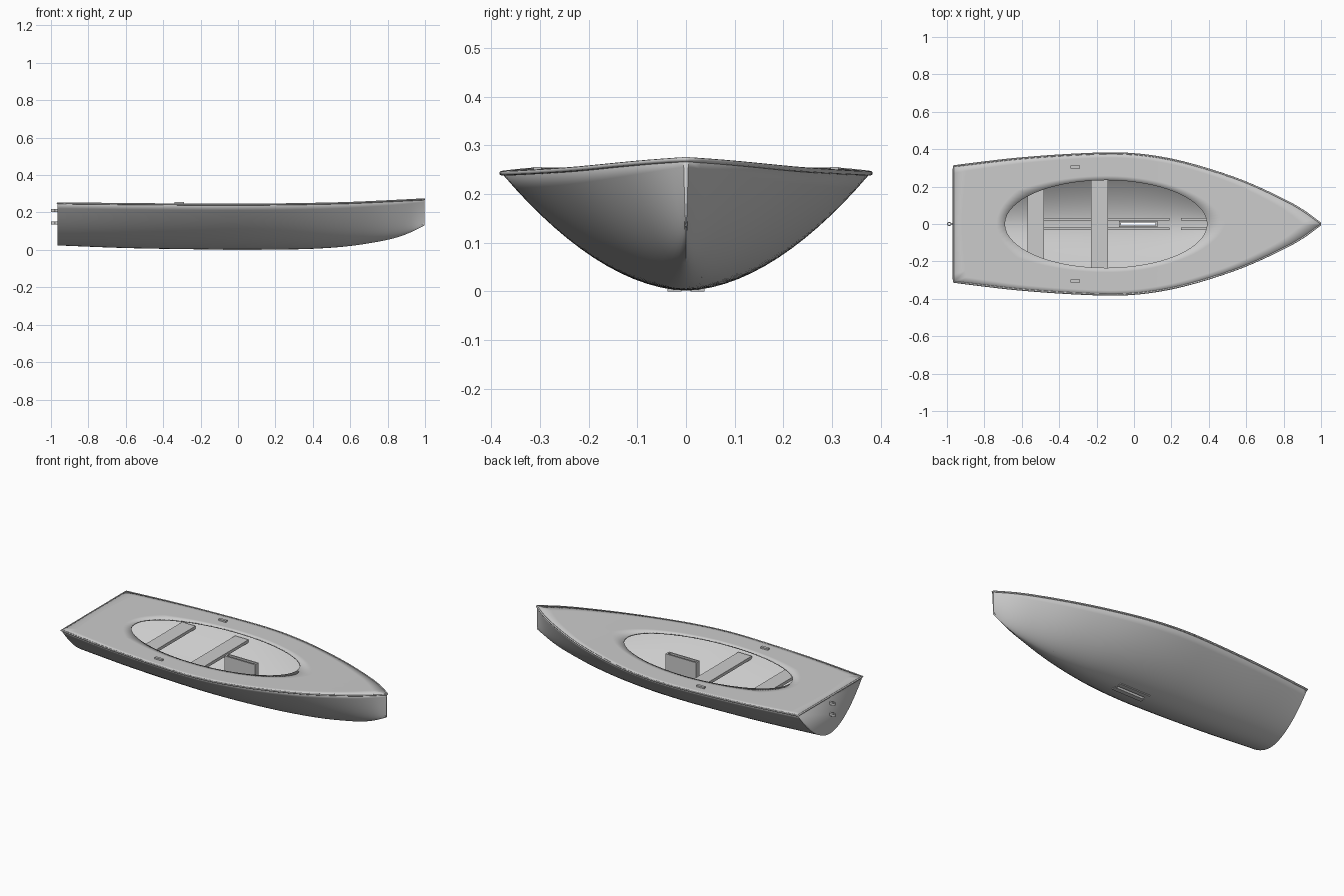
import bpy, bmesh, math
from mathutils import Vector

if "Cube" in bpy.data.objects:
    bpy.data.objects.remove(bpy.data.objects["Cube"])

STERN, BOW = -0.965, 0.996
XS = [-0.965, -0.6, -0.2, 0.0, 0.2, 0.4, 0.6, 0.8, 0.9, 0.996]
BEAM = [0.31, 0.352, 0.377, 0.374, 0.345, 0.292, 0.222, 0.13, 0.074, 0.005]
KEEL = [0.024, 0.010, 0.003, 0.002, 0.002, 0.006, 0.021, 0.054, 0.084, 0.13]
SHEER = [0.250, 0.246, 0.243, 0.243, 0.244, 0.247, 0.252, 0.261, 0.266, 0.271]


def interp(vals, x):
    # smooth Hermite curve through the stations
    n = len(XS)
    x = min(max(x, XS[0]), XS[-1])
    i = max(k for k in range(n - 1) if XS[k] <= x)

    def slope(k):
        a, b = max(k - 1, 0), min(k + 1, n - 1)
        return (vals[b] - vals[a]) / (XS[b] - XS[a])
    h = XS[i + 1] - XS[i]
    t = (x - XS[i]) / h
    return ((2*t**3 - 3*t*t + 1) * vals[i] + (t**3 - 2*t*t + t) * h * slope(i)
            + (3*t*t - 2*t**3) * vals[i + 1] + (t**3 - t*t) * h * slope(i + 1))


def power(x):
    return 1.85 - 0.3 * max(0.0, x) ** 2


def width_at(x, z):
    k, s = interp(KEEL, x), interp(SHEER, x)
    return interp(BEAM, x) * ((z - k) / (s - k)) ** (1 / power(x))


def make(name, bm, smooth=False):
    bmesh.ops.recalc_face_normals(bm, faces=bm.faces)
    me = bpy.data.meshes.new(name)
    bm.to_mesh(me)
    bm.free()
    ob = bpy.data.objects.new(name, me)
    bpy.context.collection.objects.link(ob)
    if smooth:
        activate(ob)
        bpy.ops.object.shade_smooth_by_angle(angle=math.radians(35))
    return ob


def activate(ob):
    bpy.ops.object.select_all(action='DESELECT')
    ob.select_set(True)
    bpy.context.view_layer.objects.active = ob


def box(name, x0, x1, y0, y1, z0, z1):
    bm = bmesh.new()
    bmesh.ops.create_cube(bm, size=1)
    for v in bm.verts:
        v.co = Vector(((x0 + x1) / 2 + v.co.x * (x1 - x0),
                       (y0 + y1) / 2 + v.co.y * (y1 - y0),
                       (z0 + z1) / 2 + v.co.z * (z1 - z0)))
    return make(name, bm)


# hull shell with transom, thickened inward
N, M = 56, 14
stations = [STERN + (BOW - STERN) * i / N for i in range(N + 1)]
bm = bmesh.new()
rows = []
for x in stations:
    k, s, b = interp(KEEL, x), interp(SHEER, x), interp(BEAM, x)
    rows.append([bm.verts.new((x, b * j / M, k + (s - k) * abs(j / M) ** power(x)))
                 for j in range(-M, M + 1)])
for r, q in zip(rows, rows[1:]):
    for j in range(2 * M):
        bm.faces.new((r[j], r[j + 1], q[j + 1], q[j]))
bm.faces.new(rows[0])
bm.faces.new(rows[-1])
for f in bm.faces:
    f.normal_update()
hull = make("hull", bm, True)
# make sure normals face outward (bottom faces point down)
low = min(hull.data.polygons, key=lambda p: p.center.z)
if low.normal.z > 0:
    hull.data.flip_normals()
sol = hull.modifiers.new("thickness", 'SOLIDIFY')
sol.thickness, sol.offset = 0.006, -1

# centreboard slot through the bottom
cutter = box("slot_cutter", -0.07, 0.115, -0.009, 0.009, -0.1, 0.1)
cutter.hide_render = True
cut = hull.modifiers.new("slot", 'BOOLEAN')
cut.operation, cut.object, cut.solver = 'DIFFERENCE', cutter, 'EXACT'
activate(hull)
for name in ("thickness", "slot"):
    bpy.ops.object.modifier_apply(modifier=name)
bpy.data.objects.remove(cutter)

# deck outline: side, bow, side, transom
side = [(x, interp(BEAM, x)) for x in stations]
outline = [(x, -y) for x, y in side] + side[::-1]
yt = side[0][1]
outline += [(STERN, yt - 2 * yt * i / 16) for i in range(1, 16)]

# deck with oval cockpit opening
CX, RX, RY, RINGS = -0.15, 0.54, 0.234, 6
bm = bmesh.new()
rings = []
for x, y in outline:
    a = math.atan2(y / RY, (x - CX) / RX)
    ex, ey = CX + RX * math.cos(a), RY * math.sin(a)
    ring = []
    for i in range(RINGS + 1):
        t = i / RINGS
        px, py = ex + (x - ex) * t, ey + (y - ey) * t
        ring.append(bm.verts.new((px, py, interp(SHEER, px) + 0.003)))
    rings.append(ring)
for r, q in zip(rings, rings[1:] + rings[:1]):
    for i in range(RINGS):
        bm.faces.new((r[i], r[i + 1], q[i + 1], q[i]))
deck = make("deck", bm, True)
if deck.data.polygons[0].normal.z < 0:
    deck.data.flip_normals()
sol = deck.modifiers.new("thickness", 'SOLIDIFY')
sol.thickness, sol.offset = 0.008, -1

# rub rail round the deck edge
cu = bpy.data.curves.new("rub_rail", 'CURVE')
cu.dimensions = '3D'
cu.bevel_depth, cu.bevel_resolution = 0.0048, 2
sp = cu.splines.new('POLY')
sp.points.add(len(outline) - 1)
for p, (x, y) in zip(sp.points, outline):
    p.co = (x, y, interp(SHEER, x), 1)
sp.use_cyclic_u = True
rail = bpy.data.objects.new("rub_rail", cu)
bpy.context.collection.objects.link(rail)
activate(rail)
bpy.ops.object.convert(target='MESH')

# thwart seats, ending on the hull sides
for name, x0, x1 in (("stern_seat", -0.57, -0.48), ("middle_seat", -0.23, -0.14)):
    w = min(width_at(x0, 0.166), width_at(x1, 0.166)) - 0.004
    box(name, x0, x1, -w, w, 0.164, 0.182)

# centreboard case: open-topped box around the slot
for s, tag in ((-1, "right"), (1, "left")):
    box("case_side_" + tag, -0.08, 0.125, *sorted((s * 0.009, s * 0.017)), 0.004, 0.222)
box("case_back", -0.08, -0.07, -0.009, 0.009, 0.004, 0.222)
box("case_front", 0.115, 0.125, -0.009, 0.009, 0.004, 0.222)

# slot flanges under the hull, floor slats and oarlock pads
for s, tag in ((-1, "right"), (1, "left")):
    box("slot_flange_" + tag, -0.08, 0.125, *sorted((s * 0.009, s * 0.038)), 0.0, 0.007)
    for part, x0, x1 in (("rear", -0.48, 0.19), ("front", 0.25, 0.6)):
        slat = box(f"floor_slat_{part}_{tag}", x0, x1, *sorted((s * 0.018, s * 0.033)),
                   0.008, 0.018)
        for v in slat.data.vertices:
            v.co.z += interp(KEEL, v.co.x)
    box("oarlock_pad_" + tag, -0.34, -0.29, *sorted((s * 0.297, s * 0.313)), 0.24, 0.256)

# rudder gudgeons: a plate and a ring each
for z, tag in ((0.21, "upper"), (0.143, "lower")):
    box("gudgeon_plate_" + tag, -0.982, -0.964, -0.006, 0.006, z - 0.008, z + 0.008)
    bm = bmesh.new()
    loops = []
    for r, dz in ((0.012, -0.008), (0.012, 0.008), (0.006, 0.008), (0.006, -0.008)):
        loops.append([bm.verts.new((-0.988 + r * math.cos(k * math.pi / 10),
                                    r * math.sin(k * math.pi / 10), z + dz))
                      for k in range(20)])
    for a, b in zip(loops, loops[1:] + loops[:1]):
        for k in range(20):
            bm.faces.new((a[k], a[(k + 1) % 20], b[(k + 1) % 20], b[k]))
    make("gudgeon_ring_" + tag, bm, True)
